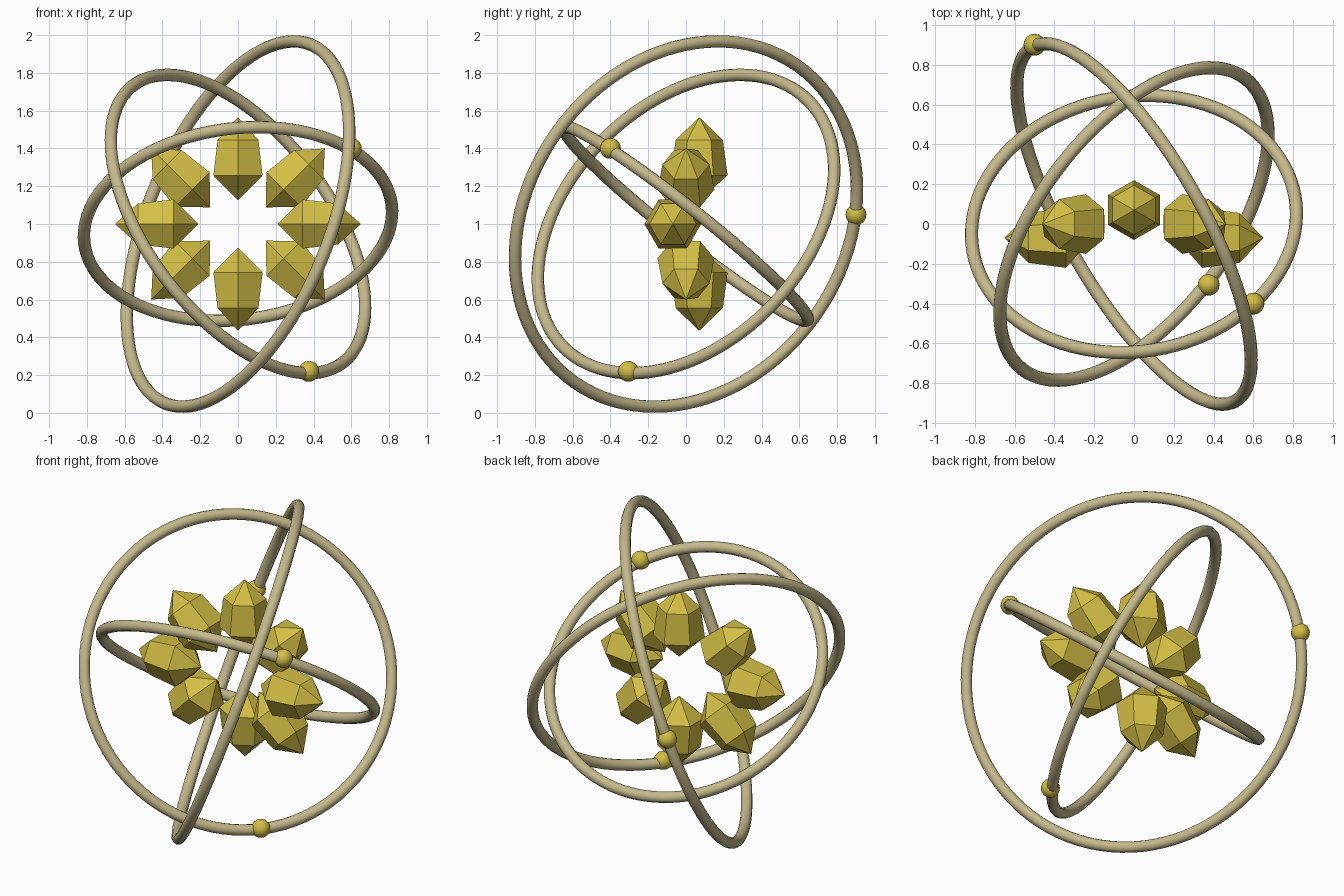
import bpy, bmesh, math
from mathutils import Vector, Matrix

if "Cube" in bpy.data.objects:
    bpy.data.objects.remove(bpy.data.objects["Cube"])

CENTRE = Vector((0, 0, 1))


def material(name, rgb):
    m = bpy.data.materials.new(name)
    m.diffuse_color = (*rgb, 1)
    m.use_nodes = True
    m.node_tree.nodes["Principled BSDF"].inputs["Base Color"].default_value = m.diffuse_color
    return m


gold = material("gold", (0.65, 0.52, 0.06))
sand = material("pale_sand", (0.56, 0.49, 0.26))


def finish(ob, name, mat, smooth):
    ob.name = name
    ob.data.materials.clear()
    ob.data.materials.append(mat)
    if smooth:
        ob.data.polygons.foreach_set("use_smooth", [True] * len(ob.data.polygons))


# Tilted orbit rings, each with one small bead on it
# (radius, plane normal, bead offset from the centre)
orbits = [
    (0.82, (-0.10, 0.617, 0.78), (0.60, -0.40, 0.40)),
    (0.92, (0.681, -0.522, 0.513), (0.375, -0.305, -0.78)),
    (1.025, (0.819, 0.469, -0.332), (-0.50, 0.90, 0.05)),
]
for i, (radius, normal, bead) in enumerate(orbits, 1):
    rot = Vector(normal).to_track_quat('Z', 'Y').to_euler()
    bpy.ops.mesh.primitive_torus_add(
        major_radius=radius, minor_radius=0.033, major_segments=96,
        minor_segments=12, location=CENTRE, rotation=rot)
    finish(bpy.context.object, f"orbit_ring_{i}", sand, True)
    bpy.ops.mesh.primitive_uv_sphere_add(
        segments=16, ring_count=10, radius=0.055, location=CENTRE + Vector(bead))
    finish(bpy.context.object, f"orbit_bead_{i}", gold, True)


# Six-sided crystal: short inner point, tapered body, outer point
def crystal(name, matrix):
    bm = bmesh.new()
    sides = 6
    rings = []
    for r, z in ((0.15, -0.088), (0.125, 0.10)):
        rings.append([bm.verts.new((r * math.sin(k * math.tau / sides),
                                    r * math.cos(k * math.tau / sides), z))
                      for k in range(sides)])
    inner = bm.verts.new((0, 0, -0.22))
    outer = bm.verts.new((0, 0, 0.22))
    low, high = rings
    for k in range(sides):
        n = (k + 1) % sides
        bm.faces.new((low[k], low[n], high[n], high[k]))
        bm.faces.new((high[k], high[n], outer))
        bm.faces.new((low[n], low[k], inner))
    bmesh.ops.recalc_face_normals(bm, faces=bm.faces[:])
    me = bpy.data.meshes.new(name)
    bm.to_mesh(me)
    bm.free()
    ob = bpy.data.objects.new(name, me)
    bpy.context.collection.objects.link(ob)
    ob.matrix_world = matrix
    finish(ob, name, gold, False)


# Oval wreath of eight crystals pointing outward, waving front to back
for k in range(8):
    a = k * math.tau / 8
    pos = CENTRE + Vector((0.43 * math.cos(a), -0.07 * math.cos(2 * a), 0.345 * math.sin(a)))
    crystal(f"crystal_{k + 1}",
            Matrix.Translation(pos) @ Matrix.Rotation(math.pi / 2 - a, 4, 'Y'))
